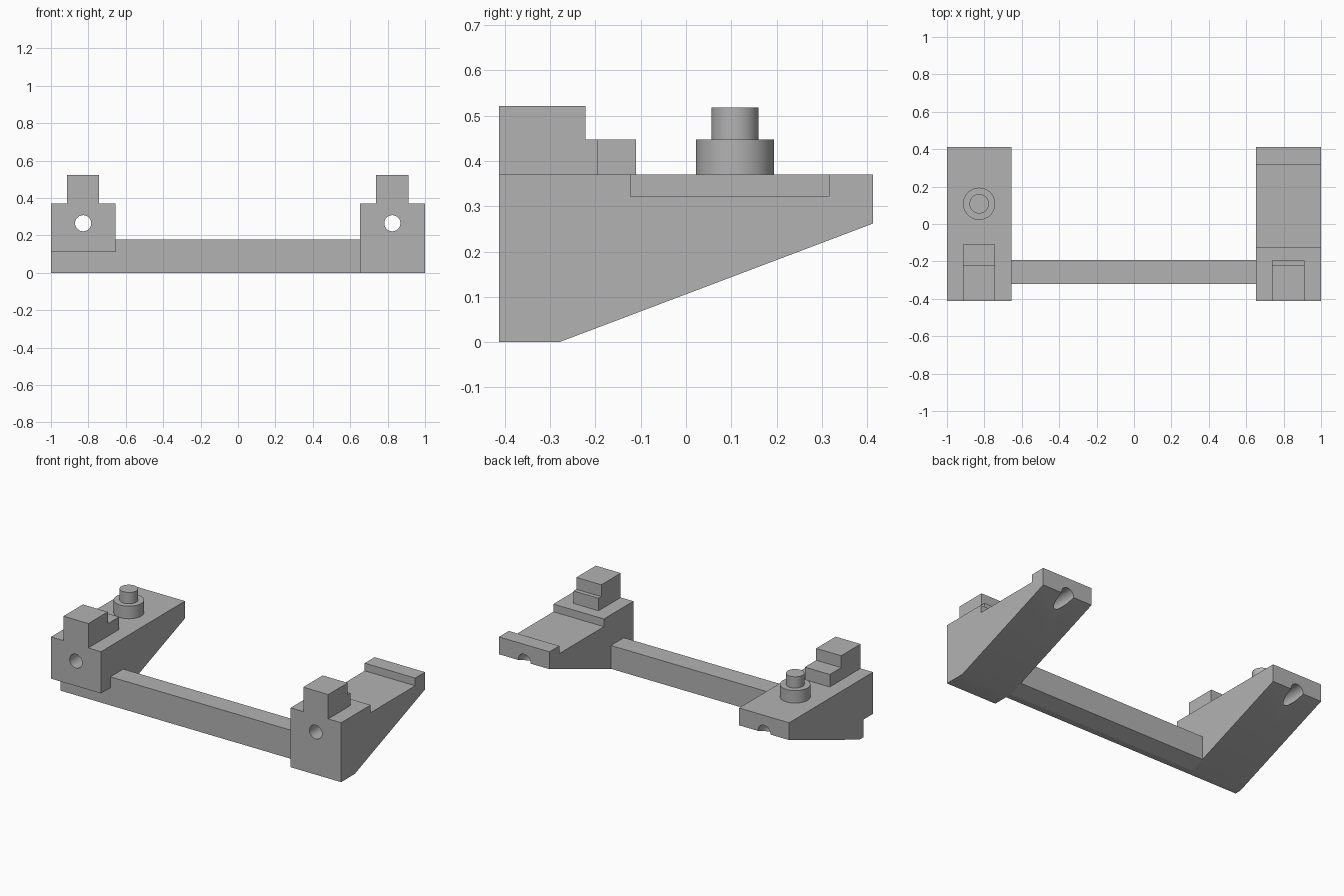
import bpy
import bmesh
import math

cube = bpy.data.objects.get("Cube")
if cube:
    bpy.data.objects.remove(cube, do_unlink=True)

grey = bpy.data.materials.new("plain grey")
grey.use_nodes = True
colour = (0.45, 0.45, 0.45, 1)
grey.diffuse_color = colour
grey.node_tree.nodes["Principled BSDF"].inputs["Base Color"].default_value = colour


def extrude_profile(name, profile, x0, x1):
    """Closed (y, z) outline extruded along x."""
    bm = bmesh.new()
    face = bm.faces.new([bm.verts.new((x0, y, z)) for y, z in profile])
    ext = bmesh.ops.extrude_face_region(bm, geom=[face])
    moved = [g for g in ext["geom"] if isinstance(g, bmesh.types.BMVert)]
    bmesh.ops.translate(bm, verts=moved, vec=(x1 - x0, 0, 0))
    bmesh.ops.recalc_face_normals(bm, faces=bm.faces)
    mesh = bpy.data.meshes.new(name)
    bm.to_mesh(mesh)
    bm.free()
    obj = bpy.data.objects.new(name, mesh)
    bpy.context.collection.objects.link(obj)
    mesh.materials.append(grey)
    return obj


def smooth(obj):
    bpy.ops.object.select_all(action="DESELECT")
    obj.select_set(True)
    bpy.context.view_layer.objects.active = obj
    bpy.ops.object.shade_smooth_by_angle(angle=math.radians(30))


def cylinder(name, radius, depth, location, rotation=(0, 0, 0)):
    bpy.ops.mesh.primitive_cylinder_add(vertices=64, radius=radius, depth=depth,
                                        location=location, rotation=rotation)
    obj = bpy.context.object
    obj.name = name
    obj.data.materials.append(grey)
    return obj


def bore(block, x):
    """Round hole through the block from front to back."""
    cutter = cylinder("hole_cutter", 0.043, 1.2, (x, 0, 0.265), (math.pi / 2, 0, 0))
    cutter.hide_render = True
    mod = block.modifiers.new("hole", "BOOLEAN")
    mod.operation = "DIFFERENCE"
    mod.solver = "EXACT"
    mod.object = cutter
    bpy.context.view_layer.objects.active = block
    bpy.ops.object.modifier_apply(modifier=mod.name)
    bpy.data.objects.remove(cutter, do_unlink=True)
    smooth(block)


FRONT, BACK, TOP = -0.413, 0.413, 0.37
BAR_FRONT, BAR_BACK = -0.32, -0.193
KNEE = -0.28          # where the sloping underside starts
BACK_LOW = 0.262      # underside height at the back


def underside(y):
    return (y - KNEE) * BACK_LOW / (BACK - KNEE)


slope = [(KNEE, 0), (BACK, BACK_LOW), (BACK, TOP)]

# Right block: notched under its front
right_block = extrude_profile(
    "right_block",
    [(FRONT, 0.11), (BAR_FRONT, 0.11), (BAR_FRONT, 0)] + slope + [(FRONT, TOP)],
    -1, -0.655)
bore(right_block, -0.828)

# Left block: shallow channel across its top
left_block = extrude_profile(
    "left_block",
    [(FRONT, 0)] + slope + [(0.316, TOP), (0.316, 0.322), (-0.123, 0.322),
                            (-0.123, TOP), (FRONT, TOP)],
    0.652, 1)
bore(left_block, 0.825)

# Crossbar, its underside following the slope
extrude_profile(
    "crossbar",
    [(BAR_FRONT, 0), (KNEE, 0), (BAR_BACK, underside(BAR_BACK)),
     (BAR_BACK, 0.178), (BAR_FRONT, 0.178)],
    -0.655, 0.652)

# Stepped sight posts on the front of each block
for name, x, step_back in (("right_post", -0.828, -0.11), ("left_post", 0.825, -0.195)):
    extrude_profile(
        name,
        [(FRONT, TOP), (step_back, TOP), (step_back, 0.448), (-0.222, 0.448),
         (-0.222, 0.522), (FRONT, 0.522)],
        x - 0.086, x + 0.086)

# Two-stage round peg on the right block
for name, radius, z0, z1 in (("peg_base", 0.086, TOP, 0.448), ("peg_tip", 0.052, 0.448, 0.518)):
    smooth(cylinder(name, radius, z1 - z0, (-0.828, 0.108, (z0 + z1) / 2)))
